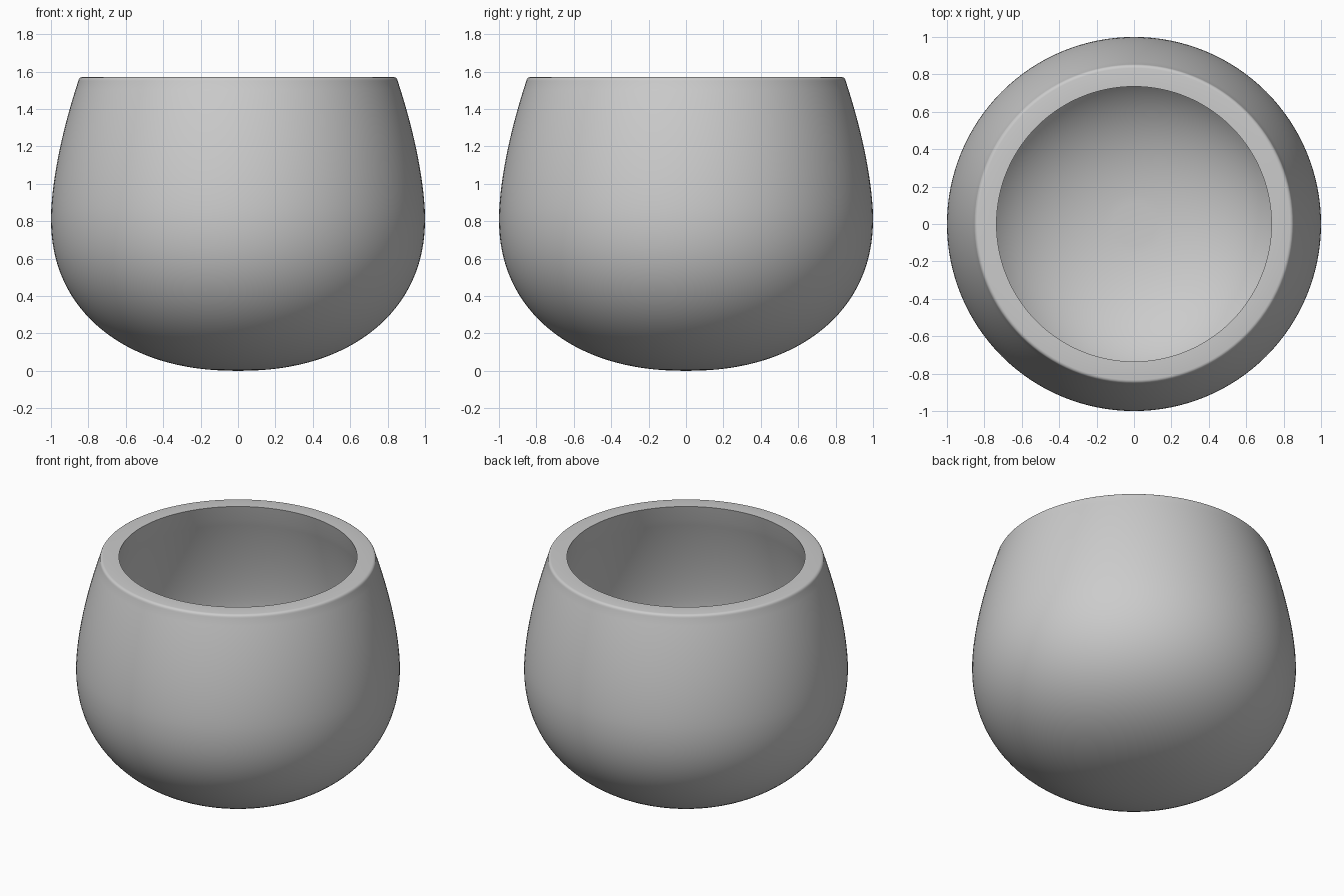
import bpy
import bmesh
import math
from mathutils import Vector

cube = bpy.data.objects.get("Cube")
if cube:
    bpy.data.objects.remove(cube, do_unlink=True)

BELLY, TOP, WALL, RIM_ROUND = 0.82, 1.57, 0.115, 0.02
SEGMENTS = 128

clay = bpy.data.materials.new("grey clay")
clay.use_nodes = True
clay.diffuse_color = (0.6, 0.6, 0.6, 1)
clay.node_tree.nodes["Principled BSDF"].inputs["Base Color"].default_value = (0.6, 0.6, 0.6, 1)


def upper_radius(z):
    return 1 - 0.245 * max(z - BELLY, 0) ** 1.64


# Outer wall: rounded base, then a side that narrows to the rim
outer = []
for i in range(33):
    a = math.pi / 2 * i / 32
    power = 2 / 2.2
    outer.append(Vector((math.sin(a) ** power, 0, BELLY - BELLY * max(math.cos(a), 0) ** power)))
for i in range(1, 17):
    z = BELLY + (TOP - RIM_ROUND - BELLY) * i / 16
    outer.append(Vector((upper_radius(z), 0, z)))

# Inner wall: the outer wall moved inwards by the wall thickness
inner = []
for i in range(1, len(outer) - 1):
    along = (outer[i + 1] - outer[i - 1]).normalized()
    p = outer[i] + Vector((-along.z, 0, along.x)) * WALL
    if p.x > 0.11 and p.z < TOP - 0.04:
        inner.append(p)
inner.insert(0, Vector((0, 0, inner[0].z)))
inner.append(Vector((0.735, 0, TOP)))

# Rounded outer lip
edge = outer[-1]
lip = [Vector((edge.x - RIM_ROUND * (1 - math.cos(a)), 0, edge.z + RIM_ROUND * math.sin(a)))
       for a in (math.pi / 8 * k for k in range(1, 5))]

# Turn the whole profile around the upright axis
profile = outer + lip + inner[::-1]
bm = bmesh.new()
verts = [bm.verts.new(p) for p in profile]
edges = [bm.edges.new(pair) for pair in zip(verts, verts[1:])]
bmesh.ops.spin(bm, geom=verts + edges, cent=(0, 0, 0), axis=(0, 0, 1),
               angle=math.tau, steps=SEGMENTS, use_merge=True)
bmesh.ops.remove_doubles(bm, verts=bm.verts, dist=0.0005)
bmesh.ops.recalc_face_normals(bm, faces=bm.faces)

mesh = bpy.data.meshes.new("bowl")
bm.to_mesh(mesh)
bm.free()
mesh.materials.append(clay)
bowl = bpy.data.objects.new("bowl", mesh)
bpy.context.collection.objects.link(bowl)

bpy.ops.object.select_all(action="DESELECT")
bowl.select_set(True)
bpy.context.view_layer.objects.active = bowl
bpy.ops.object.shade_smooth_by_angle(angle=math.radians(35))
